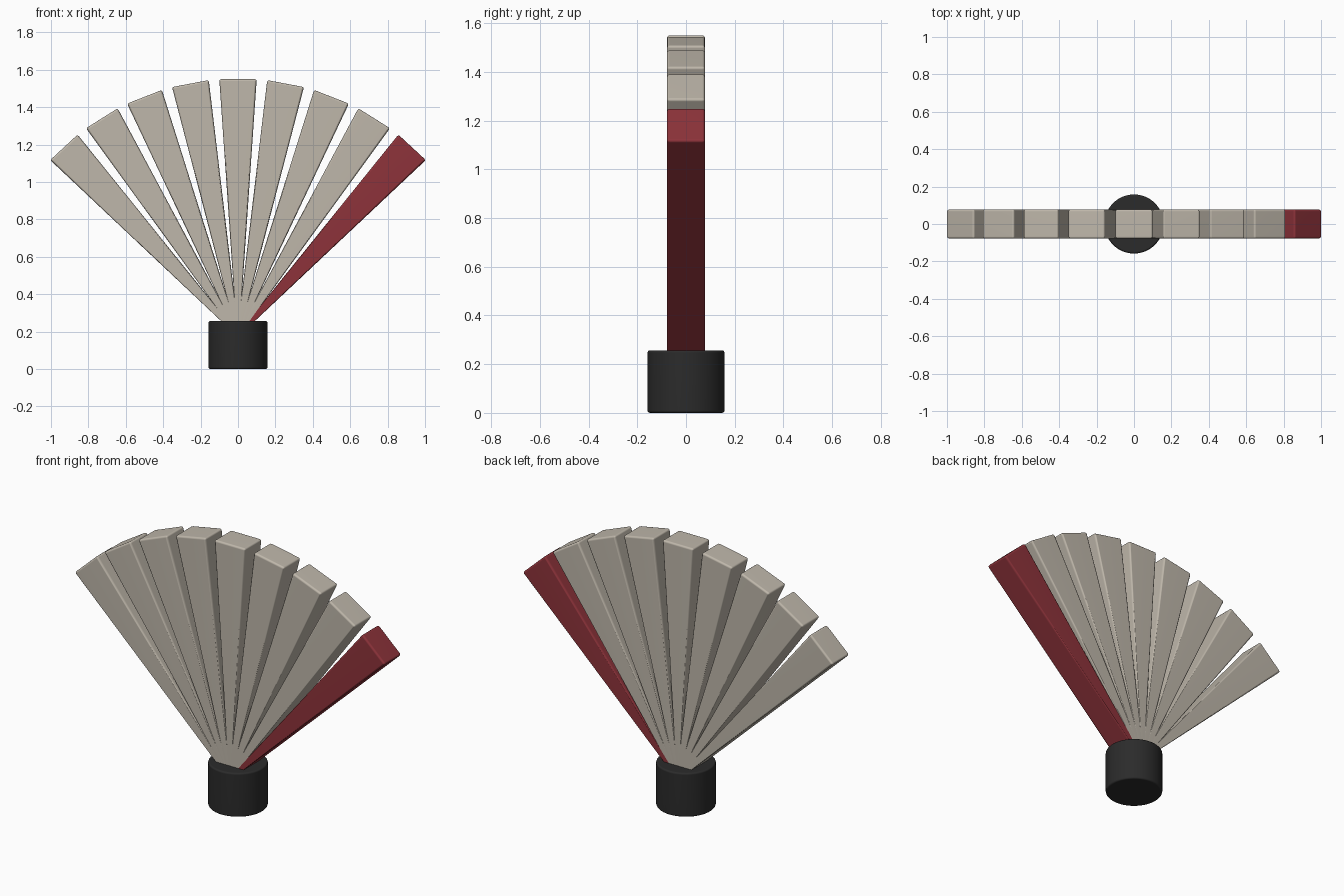
import bpy
import bmesh
import math
from mathutils import Matrix

if "Cube" in bpy.data.objects:
    bpy.data.objects.remove(bpy.data.objects["Cube"])

BLADES = 9          # slats in the fan
SPREAD = math.radians(42.8)
PIVOT_Z = 0.18      # common point the slats fan out from
LENGTH = 1.37
TIP_HALF, ROOT_HALF, DEPTH_HALF = 0.10, 0.006, 0.078


def material(name, rgb):
    m = bpy.data.materials.new(name)
    m.diffuse_color = (*rgb, 1.0)
    m.use_nodes = True
    m.node_tree.nodes["Principled BSDF"].inputs["Base Color"].default_value = m.diffuse_color
    return m


beige = material("warm_beige", (0.52, 0.475, 0.405))
red = material("deep_red", (0.27, 0.033, 0.043))
black = material("soft_black", (0.024, 0.024, 0.024))


def finish(name, bm, mat):
    mesh = bpy.data.meshes.new(name)
    bm.normal_update()
    bm.to_mesh(mesh)
    bm.free()
    ob = bpy.data.objects.new(name, mesh)
    bpy.context.collection.objects.link(ob)
    mesh.materials.append(mat)
    bpy.ops.object.select_all(action='DESELECT')
    ob.select_set(True)
    bpy.context.view_layer.objects.active = ob
    bpy.ops.object.shade_smooth_by_angle(angle=math.radians(40))
    # keeps the broad faces flat beside the rounded edges
    wn = ob.modifiers.new("flat_faces", 'WEIGHTED_NORMAL')
    wn.keep_sharp = True
    return ob


def blade(name, angle, mat):
    bm = bmesh.new()
    bmesh.ops.create_cube(bm, size=2.0)
    bmesh.ops.scale(bm, vec=(TIP_HALF, DEPTH_HALF, LENGTH / 2), verts=bm.verts)
    bmesh.ops.translate(bm, vec=(0, 0, LENGTH / 2), verts=bm.verts)
    bmesh.ops.bevel(bm, geom=bm.edges[:], offset=0.011, segments=3,
                    profile=0.5, affect='EDGES')
    # narrow the slat towards its root
    for v in bm.verts:
        t = v.co.z / LENGTH
        v.co.x *= (ROOT_HALF + (TIP_HALF - ROOT_HALF) * t) / TIP_HALF
    # lean it about the pivot
    bm.transform(Matrix.Translation((0, 0, PIVOT_Z)) @ Matrix.Rotation(angle, 4, 'Y'))
    return finish(name, bm, mat)


# Fan of slats, the last one on the right in red
for i in range(BLADES):
    a = -SPREAD + 2 * SPREAD * i / (BLADES - 1)
    last = i == BLADES - 1
    blade("red_blade" if last else f"blade_{i + 1}", a, red if last else beige)

# Round base with softened rims
bm = bmesh.new()
bmesh.ops.create_cone(bm, cap_ends=True, segments=64, radius1=0.158,
                      radius2=0.158, depth=0.257)
bmesh.ops.translate(bm, vec=(0, 0, 0.1285), verts=bm.verts)
rims = [e for e in bm.edges if abs(e.verts[0].co.z - e.verts[1].co.z) < 1e-4]
bmesh.ops.bevel(bm, geom=rims, offset=0.01, segments=3, profile=0.5, affect='EDGES')
finish("base", bm, black)
